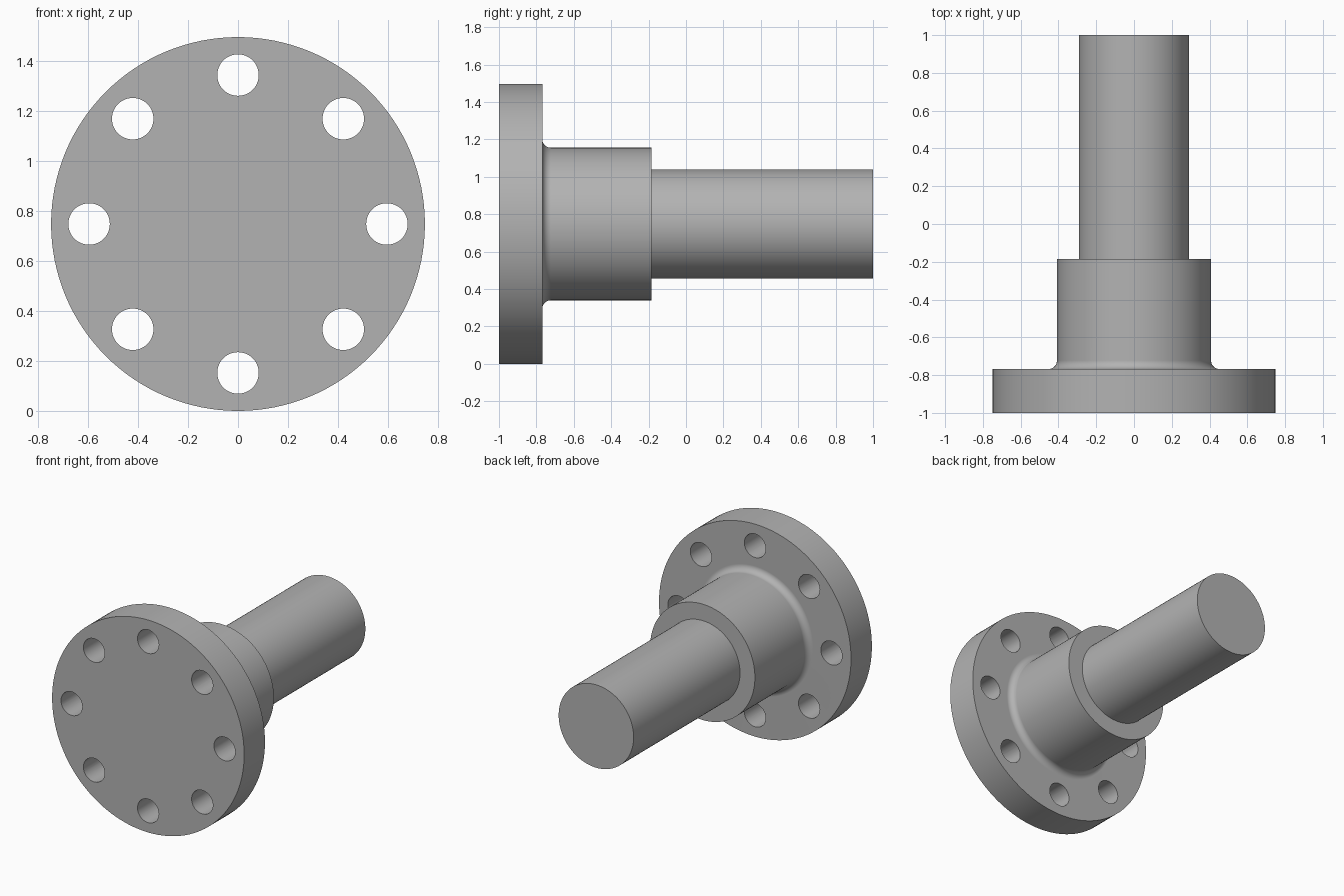
import bpy, bmesh, math
from mathutils import Matrix, Vector

if "Cube" in bpy.data.objects:
    bpy.data.objects.remove(bpy.data.objects["Cube"])

SEG = 128
R_FLANGE, R_HUB, R_SHAFT, FILLET = 0.748, 0.408, 0.292, 0.045
Y_FRONT, Y_FLANGE, Y_HUB, Y_END = -1.0, -0.768, -0.184, 1.0
HOLE_R, HOLE_CIRCLE, HOLES = 0.083, 0.596, 8

steel = bpy.data.materials.new("steel grey")
steel.diffuse_color = (0.45, 0.45, 0.45, 1)
steel.use_nodes = True
steel.node_tree.nodes["Principled BSDF"].inputs["Base Color"].default_value = steel.diffuse_color


def make_object(name, bm):
    bmesh.ops.recalc_face_normals(bm, faces=bm.faces)
    mesh = bpy.data.meshes.new(name)
    bm.to_mesh(mesh)
    bm.free()
    mesh.materials.append(steel)
    obj = bpy.data.objects.new(name, mesh)
    bpy.context.collection.objects.link(obj)
    return obj


# Flanged shaft: (radius, y) profile turned around the y axis
profile = [(0, Y_FRONT), (R_FLANGE, Y_FRONT), (R_FLANGE, Y_FLANGE)]
for i in range(11):  # fillet between flange and hub
    a = math.radians(9 * i)
    profile.append((R_HUB + FILLET * (1 - math.sin(a)),
                    Y_FLANGE + FILLET * (1 - math.cos(a))))
profile += [(R_HUB, Y_HUB), (R_SHAFT, Y_HUB), (R_SHAFT, Y_END), (0, Y_END)]

bm = bmesh.new()
verts = [bm.verts.new((r, y, 0)) for r, y in profile]
edges = [bm.edges.new(pair) for pair in zip(verts, verts[1:])]
bmesh.ops.spin(bm, geom=verts + edges, cent=(0, 0, 0), axis=(0, 1, 0),
               angle=math.tau, steps=SEG)
bmesh.ops.remove_doubles(bm, verts=bm.verts, dist=1e-5)
bmesh.ops.translate(bm, verts=bm.verts, vec=(0, 0, R_FLANGE))
shaft = make_object("flanged_shaft", bm)

# Bolt hole cutters
bm = bmesh.new()
for i in range(HOLES):
    a = math.tau * i / HOLES
    centre = Vector((HOLE_CIRCLE * math.cos(a), (Y_FRONT + Y_FLANGE) / 2,
                     R_FLANGE + HOLE_CIRCLE * math.sin(a)))
    bmesh.ops.create_cone(bm, cap_ends=True, segments=48, radius1=HOLE_R,
                          radius2=HOLE_R, depth=0.4,
                          matrix=Matrix.Translation(centre)
                          @ Matrix.Rotation(math.pi / 2, 4, 'X'))
cutter = make_object("bolt_hole_cutter", bm)

# Drill the holes and bake the result
cut = shaft.modifiers.new("bolt_holes", 'BOOLEAN')
cut.operation = 'DIFFERENCE'
cut.solver = 'EXACT'
cut.object = cutter
bpy.context.view_layer.objects.active = shaft
shaft.select_set(True)
cutter.select_set(False)
bpy.ops.object.modifier_apply(modifier=cut.name)
bpy.data.objects.remove(cutter)

# Smooth walls, crisp rims, flat end faces
bpy.ops.object.shade_smooth_by_angle(angle=math.radians(30))
weighted = shaft.modifiers.new("weighted_normals", 'WEIGHTED_NORMAL')
weighted.keep_sharp = True
